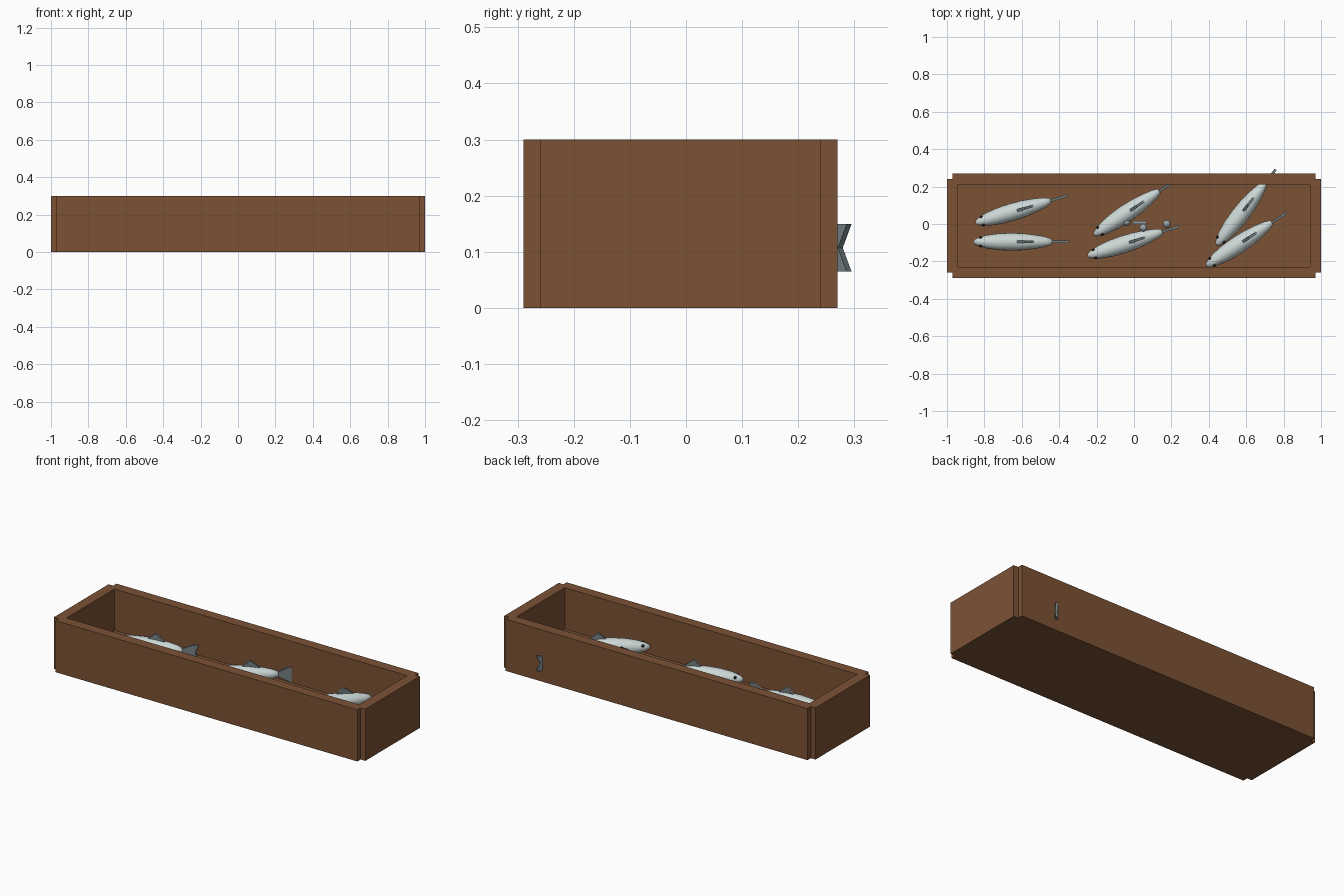
import bpy, bmesh, math
from mathutils import Vector, Matrix

if "Cube" in bpy.data.objects:
    bpy.data.objects.remove(bpy.data.objects["Cube"])


def material(name, rgb):
    m = bpy.data.materials.new(name)
    m.diffuse_color = (*rgb, 1)
    m.use_nodes = True
    m.node_tree.nodes["Principled BSDF"].inputs["Base Color"].default_value = m.diffuse_color
    return m


WOOD = material("brown wood", (0.2, 0.085, 0.036))
SILVER = material("pale silver", (0.6, 0.68, 0.67))
FIN = material("fin grey", (0.18, 0.22, 0.225))
PEBBLE = material("mid grey", (0.3, 0.36, 0.37))
DARK = material("eye black", (0.01, 0.01, 0.01))


def finish(name, bm, mat, matrix=None, smooth=False):
    bmesh.ops.recalc_face_normals(bm, faces=bm.faces)
    if matrix:
        bm.transform(matrix)
    for f in bm.faces:
        f.smooth = smooth
    me = bpy.data.meshes.new(name)
    bm.to_mesh(me)
    bm.free()
    me.materials.append(mat)
    ob = bpy.data.objects.new(name, me)
    bpy.context.collection.objects.link(ob)
    return ob


def box(name, centre, size, mat):
    bm = bmesh.new()
    bmesh.ops.create_cube(bm, size=1)
    return finish(name, bm, mat, Matrix.Translation(centre) @ Matrix.Diagonal((*size, 1)))


def ball(name, centre, radius, mat, matrix=Matrix()):
    bm = bmesh.new()
    bmesh.ops.create_uvsphere(bm, u_segments=12, v_segments=8, radius=radius)
    return finish(name, bm, mat, matrix @ Matrix.Translation(centre), True)


def plate(name, outline, thickness, mat, matrix):
    """Upright plate: outline in x-z, thickness along y."""
    bm = bmesh.new()
    vs = [bm.verts.new((x, -thickness / 2, z)) for x, z in outline]
    face = bm.faces.new(vs)
    ext = bmesh.ops.extrude_face_region(bm, geom=[face])
    bmesh.ops.translate(bm, vec=(0, thickness, 0),
                        verts=[g for g in ext["geom"] if isinstance(g, bmesh.types.BMVert)])
    return finish(name, bm, mat, matrix)


def spun_body(name, profile, mat, matrix, sides=18):
    """Body of revolution about x, closed to a point at both ends."""
    bm = bmesh.new()
    rings = []
    for x, r in profile[1:-1]:
        rings.append([bm.verts.new((x, r * math.cos(a), r * math.sin(a)))
                      for a in (2 * math.pi * i / sides for i in range(sides))])
    nose = bm.verts.new((profile[0][0], 0, 0))
    end = bm.verts.new((profile[-1][0], 0, 0))
    for i in range(sides):
        j = (i + 1) % sides
        bm.faces.new((nose, rings[0][i], rings[0][j]))
        bm.faces.new((end, rings[-1][j], rings[-1][i]))
        for a, b in zip(rings, rings[1:]):
            bm.faces.new((a[i], b[i], b[j], a[j]))
    return finish(name, bm, mat, matrix, True)


# Trough: floor and four walls with notched corners
YC = -0.01
box("floor", (0, YC, 0.03), (1.94, 0.5, 0.06), WOOD)
for s, side in ((-1, "front"), (1, "back")):
    box(side + "_wall", (0, YC + s * 0.25, 0.15), (1.94, 0.06, 0.3), WOOD)
for s, side in ((-1, "left"), (1, "right")):
    box(side + "_wall", (s * 0.97, YC, 0.15), (0.06, 0.5, 0.3), WOOD)

# Fish: nose position and heading in degrees
BODY = [(0, 0), (0.008, 0.013), (0.03, 0.024), (0.07, 0.035), (0.13, 0.044),
        (0.2, 0.0475), (0.27, 0.045), (0.34, 0.036), (0.39, 0.026),
        (0.42, 0.015), (0.43, 0)]
TAIL = [(0.41, -0.008), (0.485, -0.0425), (0.515, -0.0425), (0.495, 0),
        (0.515, 0.0425), (0.485, 0.0425), (0.41, 0.008)]
DORSAL = [(0.235, 0.035), (0.325, 0.03), (0.325, 0.04), (0.275, 0.078), (0.235, 0.046)]
FISH = [(-0.85, 0.005, 16.5), (-0.86, -0.095, 0), (-0.215, -0.06, 34),
        (-0.25, -0.172, 18), (0.44, -0.115, 52), (0.385, -0.225, 33.5)]
for n, (x, y, deg) in enumerate(FISH, 1):
    m = Matrix.Translation((x, y, 0.107)) @ Matrix.Rotation(math.radians(deg), 4, 'Z')
    spun_body(f"fish_body_{n}", BODY, SILVER, m)
    plate(f"tail_fin_{n}", TAIL, 0.014, FIN, m)
    plate(f"dorsal_fin_{n}", DORSAL, 0.014, FIN, m)
    for s in (-1, 1):
        ball(f"eye_{n}", (0.04, s * 0.022, 0.015), 0.008, DARK, m)

# Small loose pieces between the fish
for n, p in enumerate([(-0.04, 0.01, 0.12), (0.05, -0.02, 0.12), (0.175, 0.0, 0.13)], 1):
    ball(f"loose_bead_{n}", p, 0.021, PEBBLE)
box("loose_strip", (0.03, 0.008, 0.13), (0.075, 0.016, 0.016), PEBBLE)
